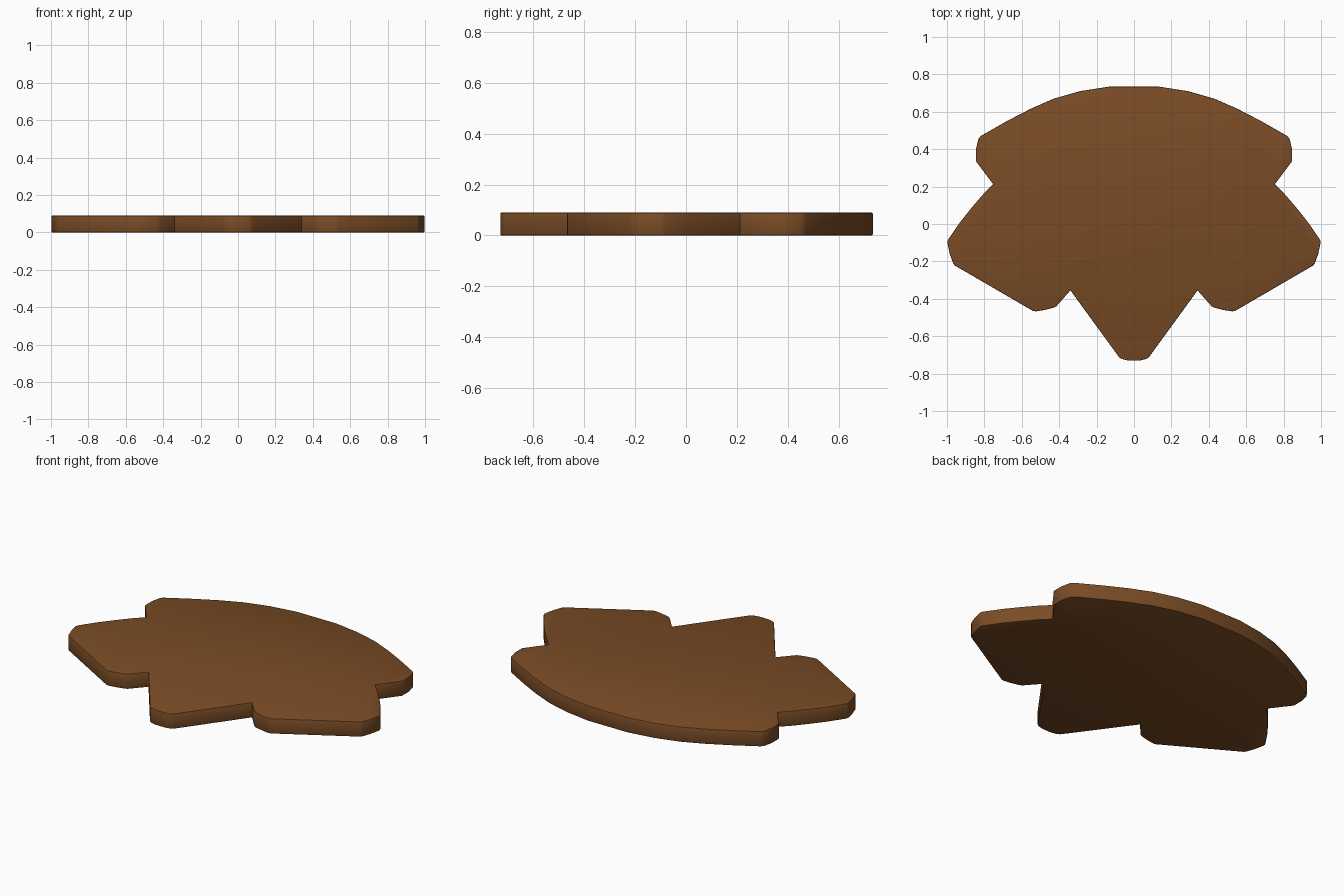
import bpy, bmesh, math

if "Cube" in bpy.data.objects:
    bpy.data.objects.remove(bpy.data.objects["Cube"])

HEIGHT = 0.09

wood = bpy.data.materials.new("warm brown wood")
wood.diffuse_color = (0.195, 0.072, 0.019, 1)
wood.use_nodes = True
wood.node_tree.nodes["Principled BSDF"].inputs["Base Color"].default_value = wood.diffuse_color

# Right half of the outline, back centre to front centre
half = [
    (0.13, 0.735), (0.29, 0.71), (0.43, 0.67), (0.555, 0.615), (0.68, 0.55), (0.82, 0.47),
    (0.832, 0.455), (0.845, 0.40), (0.845, 0.335), (0.753, 0.213),        # back lobe end, notch
    (0.81, 0.155), (0.87, 0.085), (0.93, 0.01), (0.995, -0.085),          # side wing
    (0.998, -0.10), (0.985, -0.16), (0.967, -0.21), (0.958, -0.222),
    (0.54, -0.465), (0.525, -0.467), (0.48, -0.46), (0.43, -0.448), (0.415, -0.44),
    (0.34, -0.355),                                                       # front notch
    (0.08, -0.712), (0.065, -0.722), (0.03, -0.73),                       # front point
]
outline = half + [(-x, y) for x, y in reversed(half)]

# Extrude the outline into a flat board
bm = bmesh.new()
base = bm.faces.new([bm.verts.new((x, y, 0)) for x, y in outline])
top = bmesh.ops.extrude_face_region(bm, geom=[base])["geom"]
for v in [g for g in top if isinstance(g, bmesh.types.BMVert)]:
    v.co.z = HEIGHT
bmesh.ops.recalc_face_normals(bm, faces=bm.faces)

# Soften the top and bottom rims
rim = [e for e in bm.edges if abs(e.verts[0].co.z - e.verts[1].co.z) < 1e-5]
bmesh.ops.bevel(bm, geom=rim, offset=0.005, segments=2, profile=0.5, affect='EDGES')

mesh = bpy.data.meshes.new("board")
bm.to_mesh(mesh)
bm.free()
mesh.materials.append(wood)
board = bpy.data.objects.new("lobed_board", mesh)
bpy.context.collection.objects.link(board)

bpy.context.view_layer.objects.active = board
board.select_set(True)
bpy.ops.object.shade_smooth_by_angle(angle=math.radians(35))
